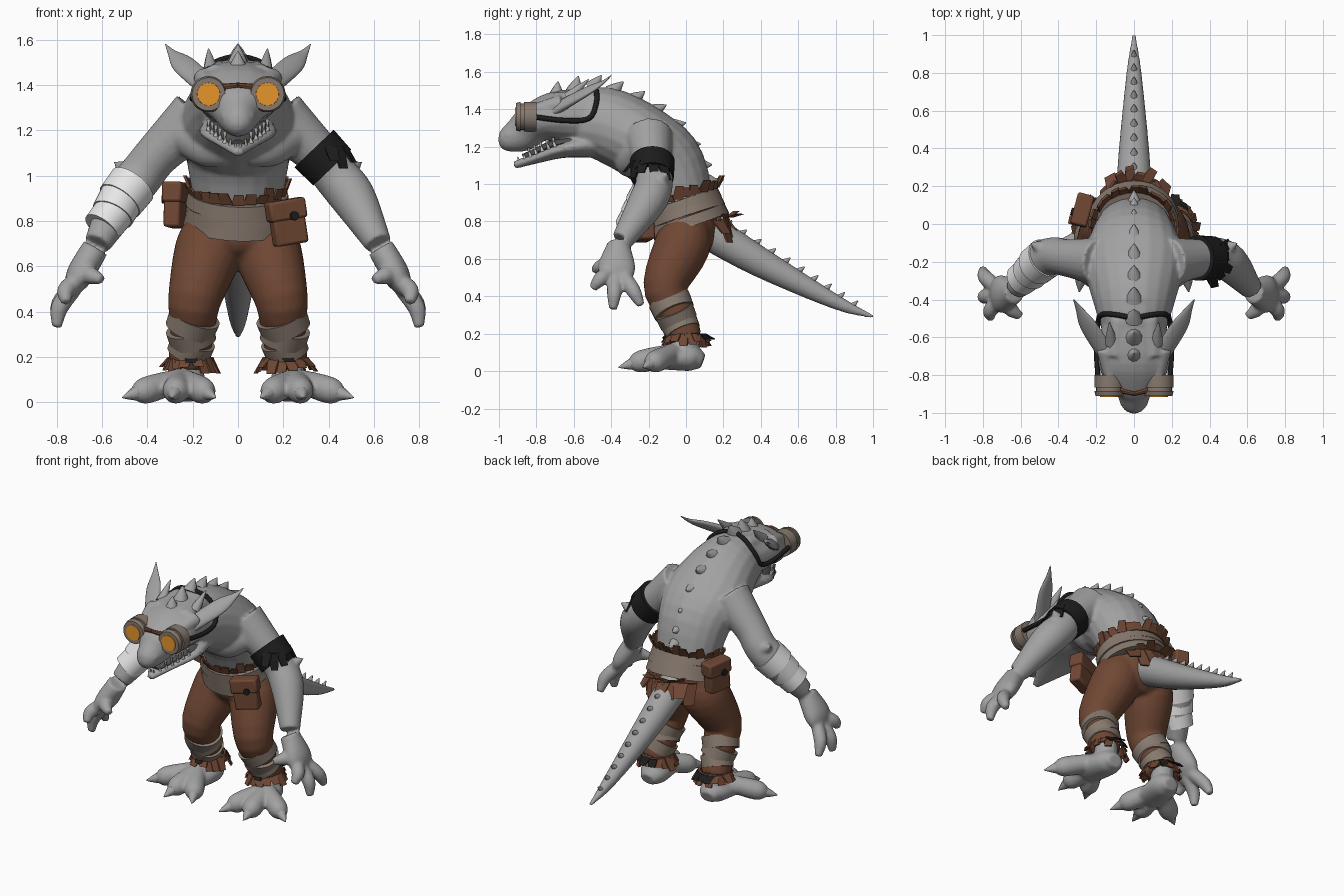
import bpy, bmesh, random
from math import cos, sin, pi, radians
from mathutils import Vector, Matrix

random.seed(4)
if "Cube" in bpy.data.objects:
    bpy.data.objects.remove(bpy.data.objects["Cube"])


def colour(name, red, green, blue):
    material = bpy.data.materials.new(name)
    material.use_nodes = True
    material.diffuse_color = (red, green, blue, 1)
    shader = material.node_tree.nodes["Principled BSDF"]
    shader.inputs["Base Color"].default_value = (red, green, blue, 1)
    return material


SKIN = colour("grey skin", .36, .36, .36)
LEATHER = colour("brown leather", .16, .063, .034)
CLOTH = colour("taupe cloth", .24, .19, .155)
BANDAGE = colour("white bandage", .8, .8, .8)
BLACK = colour("black cloth", .012, .012, .012)
LENS = colour("orange lens", .8, .3, .025)
TOOTH = colour("tooth", .55, .55, .53)
MOUTH = colour("dark mouth", .08, .08, .08)


def resample(points, steps):
    """Catmull-Rom curve through the points."""
    p = [Vector(q) for q in points]
    p = [p[0] * 2 - p[1]] + p + [p[-1] * 2 - p[-2]]
    curve = []
    for a, b, c, d in zip(p, p[1:], p[2:], p[3:]):
        for j in range(steps):
            t = j / steps
            curve.append((b * 2 + (c - a) * t + (a * 2 - b * 5 + c * 4 - d) * t * t
                          + (b * 3 - a - c * 3 + d) * t ** 3) * .5)
    return curve + [p[-2]]


def loft(mesh, points, mirror=1, steps=4, sides=20, ref=(1, 0, 0)):
    """Elliptical rings along a path of (x, y, z, half width, half depth)."""
    rows = resample(points, steps)
    centres = [Vector(row[:3]) for row in rows]
    rings = []
    for i, row in enumerate(rows):
        along = (centres[min(i + 1, len(rows) - 1)] - centres[max(i - 1, 0)]).normalized()
        side = Vector(ref)
        side = (side - along * side.dot(along)).normalized()
        up = along.cross(side)
        ring = []
        for j in range(sides):
            angle = 2 * pi * j / sides
            v = centres[i] + side * row[3] * cos(angle) + up * row[4] * sin(angle)
            ring.append(mesh.verts.new((v.x * mirror, v.y, v.z)))
        rings.append(ring)
    for lower, upper in zip(rings, rings[1:]):
        for j in range(sides):
            k = (j + 1) % sides
            mesh.faces.new((lower[j], lower[k], upper[k], upper[j]))
    mesh.faces.new(rings[0])
    mesh.faces.new(rings[-1])


def rod(mesh, points, mirror=1, **options):
    """Round loft along (x, y, z, radius)."""
    loft(mesh, [(*p, p[3]) for p in points], mirror, **options)


def trunk(mesh, points):
    """Loft on the centre plane along (y, z, half width, half depth)."""
    loft(mesh, [(0, *p) for p in points])


def spike(mesh, base, tip, radius, mirror=1, sides=10):
    base, tip = Vector(base), Vector(tip)
    middle = base.lerp(tip, .5)
    rod(mesh, [(*base, radius), (*middle, radius * .6), (*tip, .003)], mirror, steps=2, sides=sides, ref=(1, .1, .1))


def wraps(mesh, start, end, first, last, count, mirror=1, flat=1, lean=.004):
    """Overlapping cloth bands around a limb, each leaning its own way."""
    start, end = Vector(start), Vector(end)
    for i in range(count):
        shift = Vector((lean * (-1) ** i, 0, 0))
        radius = first + (last - first) * i / max(count - 1, 1)
        a = start.lerp(end, i / count) - shift
        b = start.lerp(end, (i + 1.2) / count) + shift
        loft(mesh, [(*a, radius, radius * flat), (*b, radius * .96, radius * .96 * flat)], mirror, steps=2, sides=32)


def strips(mesh, centre, rx, ry, count, start, end, length, flare, tilt=0, width=.03):
    """Ragged tapered strips hanging from (or standing on) an elliptical ring."""
    for i in range(count):
        a = radians(start + (end - start) * (i + .5) / count)
        out = Vector((cos(a), sin(a), 0))
        across = Vector((-sin(a), cos(a), 0))
        root = Vector(centre) + Vector((rx * cos(a), ry * sin(a), tilt * ry * sin(a)))
        tip = root + out * flare * random.uniform(.5, 1.3) + across * random.uniform(-.015, .015)
        tip.z += length * random.uniform(.6, 1.2)
        corners = [mesh.verts.new(point + across * width * turn * taper + out * thickness)
                   for point, taper in ((root, 1), (tip, .7))
                   for turn in (-1, 1) for thickness in (-.006, .006)]
        bmesh.ops.convex_hull(mesh, input=corners)


def finish(name, mesh, material, angle=40, voxel=0, bevel=0):
    bmesh.ops.recalc_face_normals(mesh, faces=mesh.faces)
    data = bpy.data.meshes.new(name)
    mesh.to_mesh(data)
    mesh.free()
    data.materials.append(material)
    part = bpy.data.objects.new(name, data)
    bpy.context.collection.objects.link(part)
    for face in data.polygons:
        face.use_smooth = angle > 0
    if voxel:
        fuse = part.modifiers.new("fuse", 'REMESH')
        fuse.mode, fuse.voxel_size, fuse.use_smooth_shade = 'VOXEL', voxel, True
        soften = part.modifiers.new("soften", 'SMOOTH')
        soften.factor, soften.iterations = .5, 5
    elif angle:
        data.set_sharp_from_angle(angle=radians(angle))
    if bevel:
        edge = part.modifiers.new("soft edge", 'BEVEL')
        edge.width, edge.segments = bevel, 2


# Body: torso, head, jaw and tail, fused with the limbs into one skin
body, claws, ears = bmesh.new(), bmesh.new(), bmesh.new()
trunk(body, [(.02, .78, .18, .15), (-.08, 1.08, .23, .19), (-.2, 1.2, .27, .2), (-.4, 1.31, .22, .2), (-.56, 1.34, .17, .18)])
trunk(body, [(-.4, 1.35, .15, .17), (-.68, 1.36, .19, .14), (-.8, 1.33, .17, .11), (-.88, 1.27, .1, .1),
             (-.97, 1.23, .06, .06), (-1, 1.22, .02, .02)])
trunk(body, [(-.46, 1.22, .15, .08), (-.65, 1.19, .17, .05), (-.8, 1.14, .09, .03), (-.92, 1.1, .02, .02)])
rod(body, [(0, .1, .76, .1), (0, .4, .58, .08), (0, .8, .37, .04), (0, 1, .29, .01)])
for side in (1, -1):
    # Arm, elbow and palm
    rod(body, [(.18, -.2, 1.26, .13), (.35, -.18, 1.1, .1), (.43, -.17, 1, .1), (.51, -.21, .9, .1), (.62, -.34, .7, .06)], side)
    spike(body, (.45, -.15, 1), (.55, -.1, 1.06), .07, side)
    loft(body, [(.63, -.36, .68, .06, .06), (.7, -.37, .56, .1, .06), (.74, -.37, .48, .08, .03)], side, ref=(0, 1, 0))
    # Fingers fan out from the palm
    for tip in ((.6, -.49, .54), (.76, -.5, .44), (.8, -.39, .33), (.8, -.24, .35)):
        tip = Vector(tip)
        knuckle = Vector((.7, -.37, .57)).lerp(tip, .3)
        joint = knuckle.lerp(tip, .55) + Vector((.02, 0, .01))
        rod(body, [(*knuckle, .04), (*joint, .04), (*tip, .022)], side, sides=12)
    # Chest, brow, forehead corner and nostril
    loft(body, [(.04, -.32, 1.12, .08, .06), (.14, -.3, 1.14, .1, .08), (.24, -.25, 1.18, .08, .07)], side, ref=(0, 0, 1))
    rod(body, [(.15, -.66, 1.43, .05), (.12, -.84, 1.39, .03)], side)
    rod(body, [(.08, -.5, 1.46, .05), (.1, -.7, 1.44, .05)], side)
    rod(body, [(.05, -.9, 1.27, .04), (.05, -.96, 1.26, .02)], side)
    # Ankle, foot, toes and claws
    rod(body, [(.22, 0, .22, .07), (.22, 0, .06, .07)], side)
    loft(body, [(.22, .09, .05, .05, .04), (.22, .02, .07, .09, .07), (.25, -.15, .06, .1, .05)], side)
    for claw in ((.1, -.34, .02), (.29, -.36, .02), (.51, -.23, .02)):
        ankle, claw = Vector((.25, -.06, .1)), Vector(claw)
        rod(body, [(*ankle.lerp(claw, share), radius) for share, radius in ((0, .05), (.6, .06), (.8, .03))], side)
        spike(claws, ankle.lerp(claw, .7), claw, .04, side)
    # Ear and small horn
    loft(ears, [(.14, -.7, 1.4, .05, .03), (.24, -.54, 1.49, .05, .02), (.29, -.45, 1.54, .02, .01),
                (.32, -.4, 1.58, .002, .002)], side, ref=(.6, -1, -1))
    spike(ears, (.12, -.63, 1.46), (.13, -.52, 1.56), .035, side)
finish("body", body, SKIN, voxel=.01)
finish("toe_claws", claws, SKIN, 60)
finish("ears_and_horns", ears, SKIN, 60)

# Spines down the back and tail, standing square to each curve
spines = bmesh.new()
back = resample([(-.7, 1.48), (-.5, 1.53), (-.28, 1.46), (-.07, 1.32), (.07, 1.11), (.14, .95)], 2)
tail = resample([(.2, .78), (.6, .54), (.97, .32)], 5)
for line, height, shrink in ((back, .06, 0), (tail, .045, .6)):
    for i, (here, after) in enumerate(zip(line, line[1:])):
        along = (after - here).normalized()
        normal = Vector((-along.y, along.x))
        size = height * (1 - shrink * i / len(line))
        spike(spines, (0, *(here - normal * .02)), (0, *(here + (normal + along * .6) * size)), size * .8)
finish("back_spines", spines, SKIN, 60)

# Mouth lining and teeth along the jaw
lining, teeth = bmesh.new(), bmesh.new()
trunk(lining, [(-.55, 1.23, .14, .05), (-.7, 1.21, .13, .03), (-.87, 1.14, .03, .02)])
finish("mouth_lining", lining, MOUTH)
for side in (1, -1):
    for i, root in enumerate(resample([(.13, -.7, 1.2), (.08, -.8, 1.16), (.01, -.89, 1.11)], 3)):
        spike(teeth, root, root + Vector((0, -.01, .036)), .011, side, 6)
        if i < 5:
            gum = root + Vector((0, -.01, .05))
            spike(teeth, gum, gum - Vector((0, 0, .035)), .01, side, 6)
finish("teeth", teeth, TOOTH, 60)

# Goggles: cups, lenses, bridge and strap
cups, lenses, bridge, strap = (bmesh.new() for _ in range(4))


def drum(mesh, back_y, front_y, back_radius, front_radius):
    for side in (1, -1):
        rod(mesh, [(.13, back_y, 1.36, back_radius), (.13, front_y, 1.36, front_radius)], side, steps=1, sides=28)


drum(cups, -.8, -.865, .08, .08)
drum(cups, -.86, -.89, .07, .07)
drum(cups, -.885, -.91, .08, .073)
drum(lenses, -.89, -.915, .053, .05)
for side in (1, -1):
    path = [(.19, -.82, 1.36), (.2, -.65, 1.34), (.19, -.52, 1.35), (.17, -.48, 1.43), (.1, -.48, 1.5), (0, -.5, 1.53)]
    rod(strap, [(*point, .014) for point in path], side, sides=10, ref=(1, 1, .3))
    rod(bridge, [(.07, -.88, 1.39, .016), (0, -.9, 1.4, .011)], side, sides=8, ref=(0, 0, 1))
finish("goggle_cups", cups, CLOTH, 30)
finish("goggle_lenses", lenses, LENS, 30)
finish("goggle_bridge", bridge, LEATHER)
finish("goggle_strap", strap, BLACK)

# Trousers, calf wraps and ragged trim at waist, hips and cuffs
trousers, calves, trim, patches = (bmesh.new() for _ in range(4))
trunk(trousers, [(0, .61, .11, .09), (0, .7, .2, .17), (-.01, .91, .2, .18)])
strips(trim, (0, -.02, .925), .205, .19, 26, 0, 360, .06, .025, .3)
strips(trim, (0, .02, .77), .21, .2, 7, 40, 140, -.12, .05, .26, .045)
strips(trim, (0, .14, .82), .1, .1, 6, 20, 160, .03, .06)
for side in (1, -1):
    rod(trousers, [(.1, 0, .8, .12), (.13, -.02, .67, .15), (.19, -.11, .46, .12), (.2, -.06, .33, .1), (.22, 0, .17, .09)], side)
    wraps(calves, (.2, -.09, .38), (.21, -.02, .22), .115, .1, 3, side, lean=.01)
    cuff = (.21 * side, 0, .2)
    strips(trim, cuff, .09, .09, 16, 0, 360, -.065, .035)
    strips(patches, cuff, .1, .1, 3, 50, 120, -.045, .04)
    strips(patches, cuff, .1, .1, 1, 255, 290, -.03, .02)
finish("trousers", trousers, LEATHER, voxel=.012)
finish("calf_wraps", calves, CLOTH, 30)
finish("ragged_trim", trim, LEATHER, 0)
finish("cuff_patches", patches, BLACK, 0)

# Cloth belt, forearm bandage and torn armband
belt, bandage, armband = (bmesh.new() for _ in range(3))
wraps(belt, (0, .02, .78), (0, -.025, .915), .24, .23, 3, flat=.92, lean=.001)
finish("belt_wraps", belt, CLOTH, 30)
wraps(bandage, (.47, -.18, .96), (.59, -.29, .78), .11, .09, 3, -1)
finish("forearm_bandage", bandage, BANDAGE, 30)
wraps(armband, (.34, -.18, 1.12), (.4, -.18, 1.05), .12, .12, 1)
strips(armband, (.39, -.18, 1.13), .085, .1, 5, -90, 40, -.11, .045)
finish("armband", armband, BLACK, 30)

# Belt pouches with flap and button
for name, place, turn, roll in (("left_pouch", (.22, -.225, .79), 18, -9), ("right_pouch", (-.275, .07, .865), -105, -4)):
    frame = Matrix.Translation(place) @ Matrix.Rotation(radians(turn), 4, 'Z') @ Matrix.Rotation(radians(roll), 4, 'Y')
    pouch, button = bmesh.new(), bmesh.new()
    for size, lift in ((.15, .075, .19), 0), ((.17, .09, .09), .06):
        box = frame @ Matrix.Translation((0, 0, lift)) @ Matrix.Diagonal((*size, 1))
        bmesh.ops.create_cube(pouch, size=1, matrix=box)
    finish(name, pouch, LEATHER, bevel=.012)
    stud = frame @ Matrix.Translation((.02, -.048, .03)) @ Matrix.Rotation(pi / 2, 4, 'X')
    bmesh.ops.create_cone(button, cap_ends=True, segments=16, radius1=.02, radius2=.02, depth=.016, matrix=stud)
    finish(name + "_button", button, BLACK)
